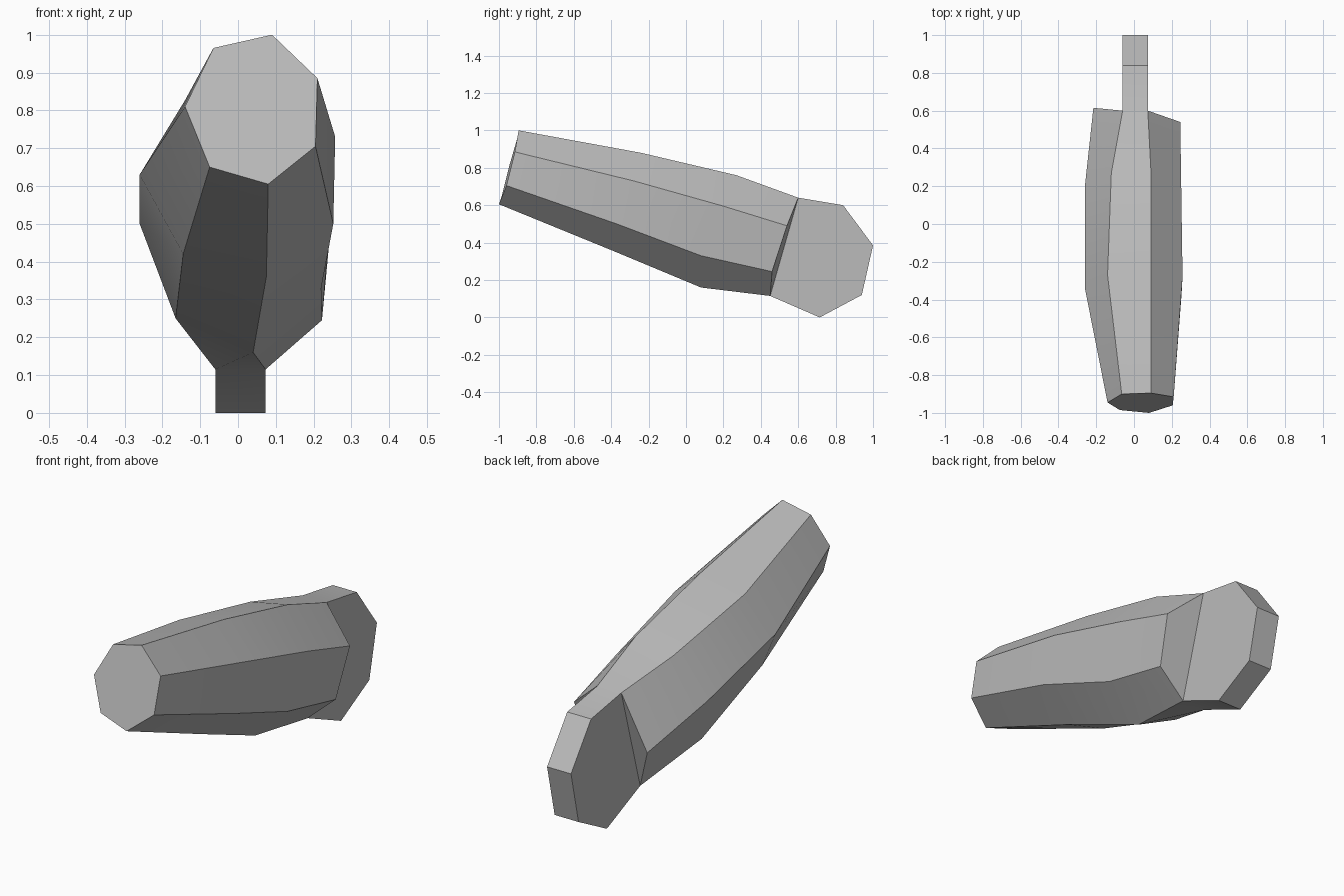
import bpy
import bmesh
import math

cube = bpy.data.objects.get("Cube")
if cube:
    bpy.data.objects.remove(cube, do_unlink=True)

# Single flat colour
grey = bpy.data.materials.new("light grey")
grey.use_nodes = True
colour = (0.5, 0.5, 0.5, 1)
grey.diffuse_color = colour
grey.node_tree.nodes["Principled BSDF"].inputs["Base Color"].default_value = colour

# Seven-sided cross-sections from the free end to the hinge end
front_ring = [(.09, -.895, 1), (.21, -.915, .885), (.205, -.96, .705), (.08, -1, .605),
              (-.075, -.985, .65), (-.14, -.945, .81), (-.065, -.9, .965)]
thick_ring = [(.09, -.24, .88), (.257, -.28, .73), (.252, -.37, .5), (.075, -.4, .36),
              (-.145, -.4, .42), (-.26, -.34, .63), (-.14, -.27, .827)]
rear_ring = [(.09, .27, .76), (.25, .2, .595), (.22, .08, .33), (.04, .08, .16),
             (-.165, .11, .25), (-.26, .2, .5), (-.12, .27, .718)]
hinge_ring = [(.073, .6, .64), (.245, .54, .49), (.222, .46, .245), (.073, .45, .115),
              (-.06, .45, .115), (-.215, .615, .385), (-.06, .6, .64)]

# Rounded tab behind the hinge ring, as a side profile (y, z)
tab_profile = [(.84, .6), (1, .385), (.94, .12), (.715, 0)]


def band(bm, first, second, closed=True):
    """Join two equal rows of vertices with quads."""
    count = len(first)
    for i in range(count if closed else count - 1):
        j = (i + 1) % count
        bm.faces.new((first[i], first[j], second[j], second[i]))


bm = bmesh.new()

# Faceted limb lofted through the cross-sections
rings = [[bm.verts.new(point) for point in ring]
         for ring in (front_ring, thick_ring, rear_ring, hinge_ring)]
for ring, following in zip(rings, rings[1:]):
    band(bm, ring, following)
bm.faces.new(rings[0])

# Shoulders on both sides of the tab
end = rings[-1]
bm.faces.new(end[0:4])
bm.faces.new(end[4:7])

# Tab walls and rim, sharing the corners of the hinge ring
left_side = [end[0]] + [bm.verts.new((.073, y, z)) for y, z in tab_profile] + [end[3]]
right_side = [end[6]] + [bm.verts.new((-.06, y, z)) for y, z in tab_profile] + [end[4]]
band(bm, left_side, right_side, closed=False)
bm.faces.new(left_side)
bm.faces.new(right_side)

bmesh.ops.recalc_face_normals(bm, faces=bm.faces[:])
mesh = bpy.data.meshes.new("faceted_limb")
bm.to_mesh(mesh)
bm.free()
mesh.materials.append(grey)

limb = bpy.data.objects.new("faceted_limb", mesh)
bpy.context.collection.objects.link(limb)

# Soft along the length, crisp on the long edges
bpy.ops.object.select_all(action="DESELECT")
limb.select_set(True)
bpy.context.view_layer.objects.active = limb
bpy.ops.object.shade_smooth_by_angle(angle=math.radians(30))
